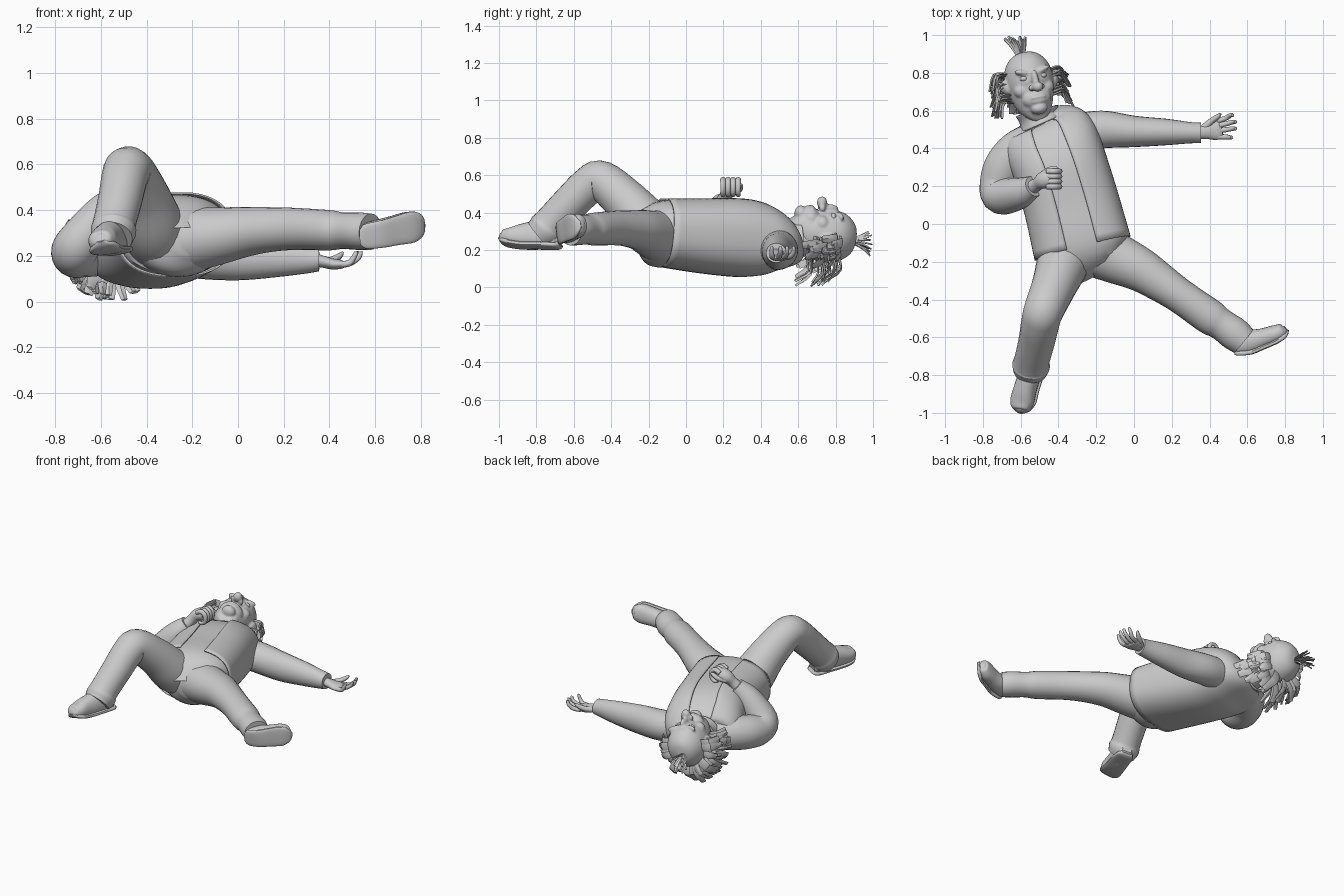
import bpy, bmesh, math, random
from mathutils import Vector, Matrix

random.seed(4)


def finish(name, bm, angle=40):
    bmesh.ops.recalc_face_normals(bm, faces=bm.faces)
    me = bpy.data.meshes.new(name)
    bm.to_mesh(me)
    bm.free()
    ob = bpy.data.objects.new(name, me)
    bpy.context.collection.objects.link(ob)
    bpy.ops.object.select_all(action='DESELECT')
    ob.select_set(True)
    bpy.context.view_layer.objects.active = ob
    bpy.ops.object.shade_smooth_by_angle(angle=math.radians(angle))
    return ob


def spline(keys, n):
    # Catmull-Rom through (x, y, z, width radius, height radius)
    k = [Vector(p if len(p) == 5 else (*p, p[3])) for p in keys]
    k = [2 * k[0] - k[1]] + k + [2 * k[-1] - k[-2]]
    out = []
    for i in range(1, len(k) - 2):
        a, b, c, d = k[i - 1:i + 3]
        for j in range(n):
            t = j / n
            out.append(0.5 * (2 * b + (c - a) * t + (2 * a - 5 * b + 4 * c - d) * t * t
                              + (3 * b - a - 3 * c + d) * t ** 3))
    return out + [k[-2]]


def tube(name, paths, up=(0, 0, 1), sides=24, n=5, e=2.0, gap=0, cap=True, angle=40):
    # one object from one or more swept paths; gap leaves an opening on the up side
    bm = bmesh.new()
    for keys in paths:
        rows = spline(keys, n)
        pos = [Vector(r[:3]) for r in rows]
        rings = []
        for i, r in enumerate(rows):
            t = (pos[min(i + 1, len(pos) - 1)] - pos[max(i - 1, 0)]).normalized()
            s = t.cross(Vector(up)).normalized()
            w = s.cross(t)
            ring = []
            for j in range(sides):
                a = 2 * math.pi * j / sides
                c, q = math.cos(a), math.sin(a)
                c = math.copysign(abs(c) ** (2 / e), c) * max(r[3], .002)
                q = math.copysign(abs(q) ** (2 / e), q) * max(r[4], .002)
                ring.append(bm.verts.new(pos[i] + s * c + w * q))
            rings.append(ring)
        for r0, r1 in zip(rings, rings[1:]):
            for j in range(sides):
                if gap and abs(j + .5 - sides / 4) < gap:
                    continue
                m = (j + 1) % sides
                bm.faces.new((r0[j], r0[m], r1[m], r1[j]))
        if cap:
            bm.faces.new(rings[0])
            bm.faces.new(rings[-1])
    return finish(name, bm, angle)


def thicken(ob, t):
    m = ob.modifiers.new("thickness", 'SOLIDIFY')
    m.thickness, m.offset = t, 0


# Torso: shirt, open waistcoat and collar
chest = [(-.272, -.128, .295, .258, .182), (-.33, .1, .278, .25, .2), (-.39, .3, .266, .247, .207),
         (-.44, .43, .245, .25, .176), (-.475, .52, .228, .212, .12), (-.5, .57, .235, .105, .09)]
shirt = [(-.262, -.16, .28, .14, .11)] + [(x, y, z, a - .012, b - .013) for x, y, z, a, b in chest]
tube("shirt", [shirt], sides=40, e=2.4)
thicken(tube("waistcoat", [chest], sides=52, n=6, e=2.5, gap=2, cap=False), .008)
thicken(tube("collar", [[(-.49, .53, .25, .115, .11), (-.505, .565, .25, .1, .1), (-.515, .6, .25, .11, .11)]],
             cap=False), .012)
tube("neck", [[(-.49, .5, .23, .09), (-.515, .6, .25, .085), (-.54, .7, .27, .085)]])

# Trousers: seat, bent leg, straight leg
tube("trouser_seat", [[(-.31, .02, .28, .2, .15), (-.27, -.1, .27, .22, .162), (-.235, -.2, .265, .17, .145),
                       (-.22, -.265, .265, .05, .06)]], sides=32)
tube("bent_trouser_leg", [[(-.35, -.09, .26, .14), (-.375, -.2, .33, .14), (-.42, -.32, .46, .12),
                           (-.475, -.45, .57, .107), (-.495, -.52, .545, .102), (-.515, -.62, .45, .097),
                           (-.54, -.72, .345, .094), (-.545, -.75, .31, .1), (-.55, -.785, .28, .088)]],
     up=(.94, -.3, .15))
tube("straight_trouser_leg", [[(-.24, -.12, .27, .15), (-.1, -.18, .285, .135, .128), (.03, -.24, .305, .117, .11),
                               (.14, -.31, .315, .102, .098), (.25, -.385, .318, .092, .092),
                               (.4, -.49, .312, .094, .088), (.46, -.53, .31, .084, .08),
                               (.53, -.58, .308, .088, .082), (.58, -.62, .305, .08, .08)]])


# Shoes: rounded upper with a flat sole under it
def shoe(name, keys, up):
    u = Vector(up).normalized()
    tube(name + "_upper", [keys], up=up, e=2.3)
    sole = [(*(Vector(k[:3]) - u * (k[4] * .8)), k[3] * 1.08, .014) for k in keys]
    tube(name + "_sole", [sole], up=up, e=3.5)


shoe("bent_leg_shoe", [(-.51, -.675, .255, .03, .03), (-.52, -.7, .26, .05, .05), (-.55, -.79, .28, .058, .073),
                       (-.575, -.87, .275, .06, .066), (-.593, -.94, .27, .063, .049),
                       (-.6, -.98, .275, .046, .036), (-.603, -.994, .28, .015, .014)], (-.25, -.1, 1))
shoe("straight_leg_shoe", [(.525, -.655, .285, .03, .03), (.545, -.645, .288, .05, .045),
                           (.61, -.625, .3, .056, .062), (.68, -.605, .315, .06, .052),
                           (.75, -.58, .33, .064, .045), (.79, -.56, .335, .046, .034),
                           (.802, -.55, .337, .015, .014)], (-.35, .93, .1))

# Sleeves
tube("outstretched_sleeve", [[(-.32, .48, .22, .1), (-.17, .5, .2, .1), (0, .49, .19, .083, .097),
                              (.17, .487, .187, .07, .08), (.3, .483, .185, .056, .062),
                              (.355, .482, .185, .054, .052)]])
tube("bent_sleeve", [[(-.53, .42, .23, .12), (-.62, .375, .225, .115), (-.685, .3, .215, .11),
                      (-.715, .21, .21, .102), (-.7, .15, .25, .1), (-.6, .165, .38, .082),
                      (-.53, .2, .46, .056)]], up=(-.8, .4, .6))

# Open hand, palm up
tube("open_palm", [[(.33, .482, .183, .035, .03), (.37, .485, .175, .036, .026), (.41, .495, .165, .05, .024),
                    (.45, .5, .163, .052, .02), (.465, .503, .165, .04, .012)]])
fingers = []
for y, ty, tx in ((.545, .575, .525), (.52, .54, .54), (.493, .505, .54), (.463, .458, .52)):
    fingers.append([(.44, y, .163, .015), (.485, (y + ty) / 2, .167, .014), (tx - .015, ty, .19, .012),
                    (tx - .003, ty, .215, .009), (tx - .003, ty, .22, .003)])
fingers.append([(.37, .51, .17, .02), (.41, .545, .18, .017), (.445, .57, .2, .013), (.458, .583, .215, .006)])
tube("open_fingers", fingers, up=(0, 1, .1), sides=10, n=4)

# Closed hand on the chest
tube("fist_palm", [[(-.545, .19, .445, .04), (-.51, .212, .49, .034), (-.48, .232, .525, .046, .04),
                    (-.44, .242, .54, .048, .04), (-.42, .245, .54, .03, .025)]], up=(-.6, 0, .8))
fist = []
for i in range(4):
    y = .198 + i * .027
    fist.append([(-.46, y, .56, .015), (-.425, y, .575, .016), (-.397, y, .555, .015),
                 (-.396, y, .515, .014), (-.42, y, .495, .013), (-.445, y, .5, .008)])
fist.append([(-.49, .255, .51, .02), (-.45, .285, .525, .017), (-.415, .292, .545, .013), (-.4, .29, .55, .005)])
tube("fist_fingers", fist, up=(0, 1, .1), sides=10, n=4)

# Head frame: u across the face, v to the crown, w out of the face
v = Vector((-.17, .98, .03)).normalized()
u = v.cross(Vector((.22, 0, .97))).normalized()
w = u.cross(v)
centre = Vector((-.555, .76, .28))
M = Matrix((u, v, w)).transposed()


def at(a, b, c):
    return centre + M @ Vector((a, b, c))


def ball(name, items):
    bm = bmesh.new()
    for loc, rad, turn in items:
        mat = (Matrix.Translation(at(*loc)) @ M.to_4x4() @ Matrix.Rotation(turn, 4, 'Z')
               @ Matrix.Diagonal((*rad, 1)))
        bmesh.ops.create_uvsphere(bm, u_segments=20, v_segments=12, radius=1, matrix=mat)
    return finish(name, bm, 60)


def pair(loc, rad, turn=0):
    return [((s * loc[0], loc[1], loc[2]), rad, s * turn) for s in (-1, 1)]


skull = [(-.178, .04, .105, .035), (-.168, .068, .09, .065), (-.12, .1, .045, .108), (-.06, .12, .01, .137),
         (0, .128, -.005, .142), (.06, .122, -.012, .135), (.11, .094, -.02, .105), (.14, .056, -.025, .065),
         (.152, .004, -.027, .004)]
head = tube("head", [[(*at(0, b, c), rw, rd) for b, rw, c, rd in skull]], up=w, sides=32)

# Face forms, fused with the skull into one smooth surface
face = ball("face", [((0, -.035, .18), (.03, .028, .033), 0), ((0, .005, .142), (.02, .05, .028), 0),
                     ((0, -.1, .1), (.08, .055, .06), 0), ((0, -.15, .125), (.046, .033, .042), 0),
                     ((0, -.09, .152), (.045, .011, .016), 0), ((0, -.112, .15), (.04, .011, .016), 0)]
            + pair((.026, -.037, .155), (.019, .017, .02))
            + pair((.06, -.045, .08), (.05, .042, .042))
            + pair((.05, .048, .112), (.05, .016, .025), .3)
            + pair((.132, -.02, .0), (.02, .045, .033), -.2)
            + pair((.14, -.02, -.005), (.024, .024, .018)))
head.select_set(True)
bpy.context.view_layer.objects.active = head
bpy.ops.object.join()
fuse = head.modifiers.new("fuse", 'REMESH')
fuse.mode, fuse.voxel_size, fuse.use_smooth_shade = 'VOXEL', .007, True
relax = head.modifiers.new("relax", 'SMOOTH')
relax.factor, relax.iterations = .5, 5
ball("eyes", pair((.05, .018, .112), (.024, .016, .018)))

# Shaggy hair round the sides and back of the head
locks = []
for i in range(85):
    a = math.radians(random.uniform(172, 368))
    c, s = math.cos(a), math.sin(a)
    b = random.uniform(-.11, .06)
    out = random.uniform(.055, .09) + .05 * max(0, -s)
    drop = random.uniform(.02, .085)
    wid = random.uniform(.018, .03)
    p = [(at(.112 * c, b, .125 * s), wid), (at((.13 + out * .55) * c, b + .005, (.14 + out * .55) * s), wid),
         (at((.125 + out) * c, b - drop, (.14 + out) * s), wid * .7)]
    locks.append([(q.x, q.y, max(q.z, .006), r, .006) for q, r in p])
tube("side_hair", locks, up=v, sides=4, n=3, angle=30)

# Tuft on the crown
tuft = []
for i in range(20):
    a = 2 * math.pi * i / 20
    k = random.uniform(.5, 1)
    r = Vector((-.6 + .014 * math.cos(a), .89, .25 + .014 * math.sin(a)))
    t = Vector((-.632 + .06 * k * math.cos(a), .955 + .04 * random.random(), .23 + .08 * k * math.sin(a)))
    m = (r + t) / 2 + Vector((0, .012, 0))
    tuft.append([(*r, .009, .005), (*m, .012, .005), (*t, .007, .004)])
tube("crown_tuft", tuft, up=(.3, .1, 1), sides=4, n=3, angle=30)
